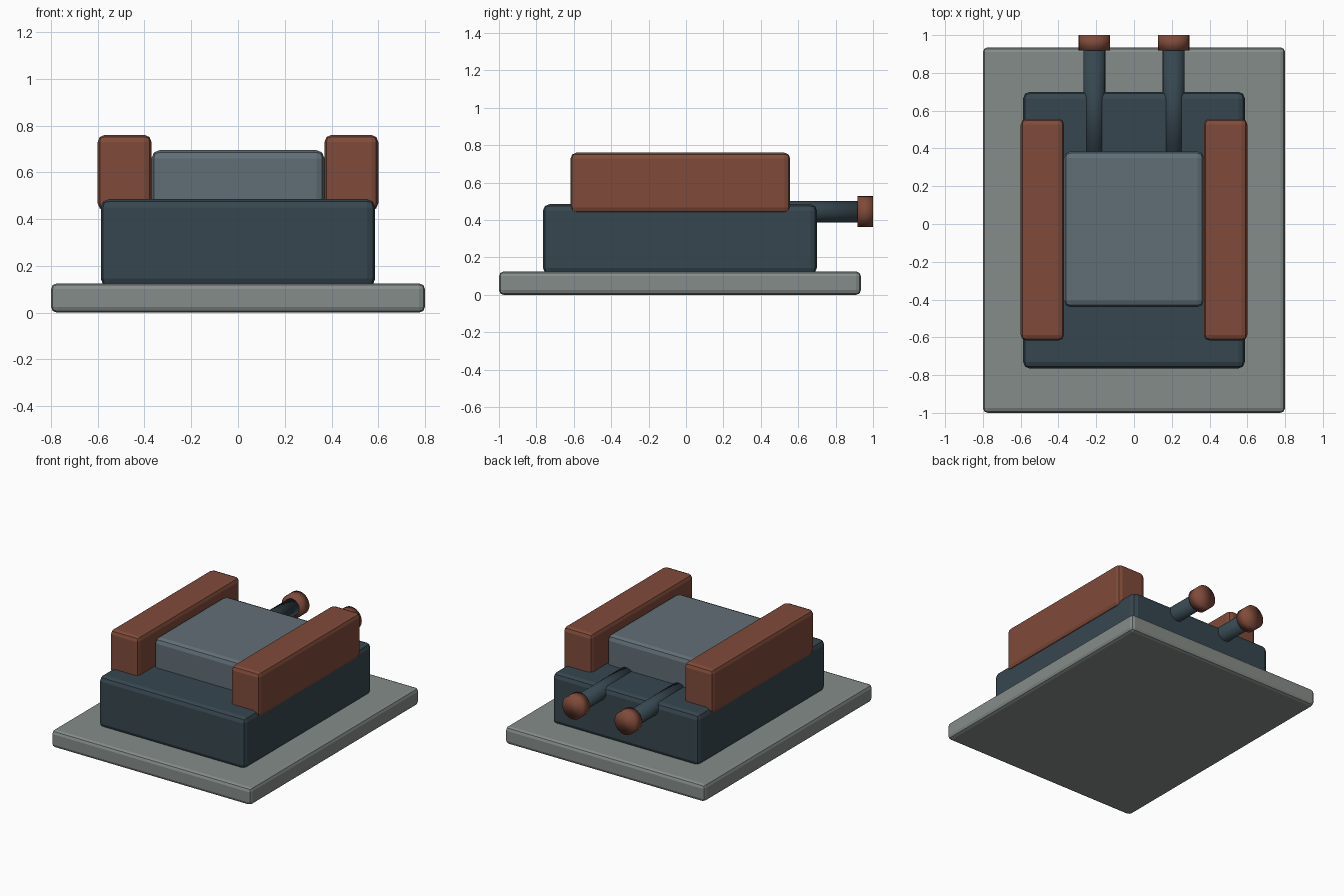
import bpy, math

if "Cube" in bpy.data.objects:
    bpy.data.objects.remove(bpy.data.objects["Cube"])

def material(name, rgb):
    m = bpy.data.materials.new(name)
    m.diffuse_color = (*rgb, 1)
    m.use_nodes = True
    m.node_tree.nodes["Principled BSDF"].inputs["Base Color"].default_value = m.diffuse_color
    return m

PLATE = material("pale_grey", (0.235, 0.265, 0.25))
BODY = material("dark_slate", (0.037, 0.062, 0.078))
BLOCK = material("blue_grey", (0.12, 0.157, 0.181))
RUST = material("rust_brown", (0.215, 0.07, 0.042))

def box(name, lo, hi, bevel, mat):
    """Bevelled block between two corners."""
    bpy.ops.mesh.primitive_cube_add(size=1, location=[(a + b) / 2 for a, b in zip(lo, hi)])
    o = bpy.context.object
    o.name = name
    o.scale = [b - a for a, b in zip(lo, hi)]
    bpy.ops.object.transform_apply(location=False, rotation=False, scale=True)
    mod = o.modifiers.new("edge_bevel", 'BEVEL')
    mod.width = bevel
    mod.segments = 2
    o.data.materials.append(mat)
    return o

def rod(name, x, y0, y1, z, radius, mat):
    """Cylinder along y, smooth over its rim."""
    bpy.ops.mesh.primitive_cylinder_add(vertices=24, radius=radius, depth=y1 - y0,
                                        location=(x, (y0 + y1) / 2, z),
                                        rotation=(math.pi / 2, 0, 0))
    o = bpy.context.object
    o.name = name
    bpy.ops.object.shade_smooth()
    o.data.materials.append(mat)
    return o

# Base plate, main body and raised centre block
box("base_plate", (-0.80, -1.0, 0), (0.80, 0.935, 0.125), 0.025, PLATE)
box("main_body", (-0.587, -0.765, 0.11), (0.587, 0.70, 0.485), 0.035, BODY)
box("centre_block", (-0.37, -0.44, 0.42), (0.37, 0.385, 0.695), 0.035, BLOCK)

# Side rails and rear pegs with caps, mirrored left and right
for side, s in (("left", -1), ("right", 1)):
    xs = sorted((s * 0.37, s * 0.60))
    box(side + "_rail", (xs[0], -0.617, 0.437), (xs[1], 0.557, 0.76), 0.03, RUST)
    rod(side + "_peg", s * 0.21, 0.30, 0.93, 0.445, 0.058, BODY)
    rod(side + "_peg_cap", s * 0.21, 0.918, 1.0, 0.445, 0.083, RUST)
